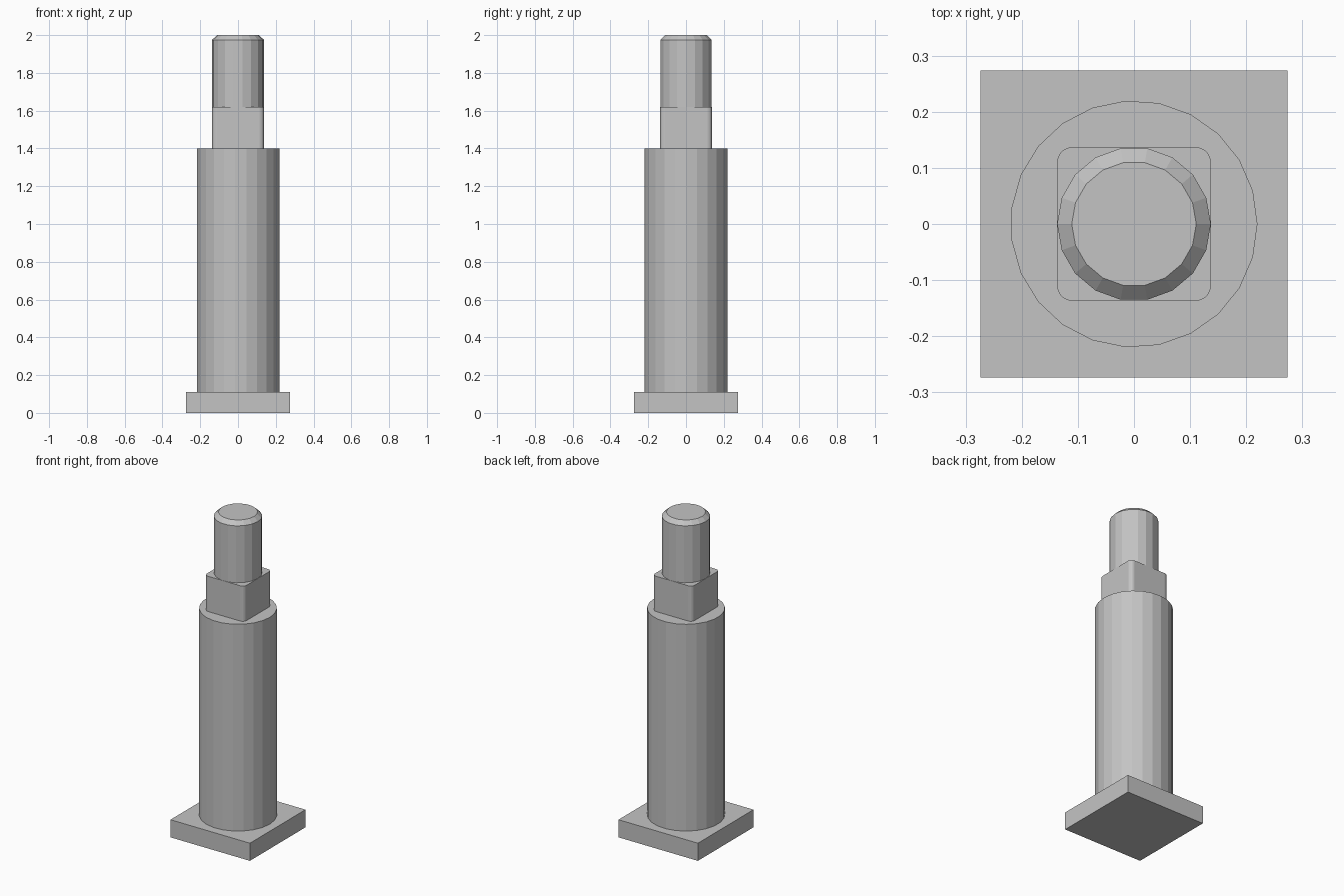
import bpy
import math

cube = bpy.data.objects.get("Cube")
if cube:
    bpy.data.objects.remove(cube, do_unlink=True)

steel = bpy.data.materials.new("plain_grey_steel")
steel.use_nodes = True
GREY = (0.55, 0.55, 0.55, 1)
steel.diffuse_color = GREY
steel.node_tree.nodes["Principled BSDF"].inputs["Base Color"].default_value = GREY


def ring(sides, radius):
    """Regular outline starting on +x."""
    step = math.tau / sides
    return [(radius * math.cos(i * step), radius * math.sin(i * step)) for i in range(sides)]


def rounded_square(half, corner, steps):
    """Square outline with arcs at the corners."""
    outline = []
    for quarter in range(4):
        middle = math.radians(45 + 90 * quarter)
        cx = math.copysign(half - corner, math.cos(middle))
        cy = math.copysign(half - corner, math.sin(middle))
        for i in range(steps + 1):
            a = math.radians(90 * (quarter + i / steps))
            outline.append((cx + corner * math.cos(a), cy + corner * math.sin(a)))
    return outline


def loft(name, layers):
    """Closed solid through stacked (outline, height) layers."""
    n = len(layers[0][0])
    verts = [(x, y, z) for outline, z in layers for x, y in outline]
    faces = [tuple(reversed(range(n))), tuple(range(len(verts) - n, len(verts)))]
    for k in range(len(layers) - 1):
        for i in range(n):
            j = (i + 1) % n
            faces.append((k * n + i, k * n + j, (k + 1) * n + j, (k + 1) * n + i))
    mesh = bpy.data.meshes.new(name)
    mesh.from_pydata(verts, [], faces)
    mesh.materials.append(steel)
    obj = bpy.data.objects.new(name, mesh)
    bpy.context.collection.objects.link(obj)
    return obj


# Square foot
h = 0.274
foot = [(-h, -h), (h, -h), (h, h), (-h, h)]
loft("base_plate", [(foot, 0), (foot, 0.11)])

# Main round shaft
shaft = ring(23, 0.22)
loft("main_shaft", [(shaft, 0.11), (shaft, 1.4)])

# Square neck with rounded corners
neck = rounded_square(0.137, 0.027, 5)
loft("square_neck", [(neck, 1.4), (neck, 1.62)])

# Round pin with chamfered tip
pin = ring(18, 0.137)
loft("top_pin", [(pin, 1.62), (pin, 1.975), (ring(18, 0.111), 2.0)])
